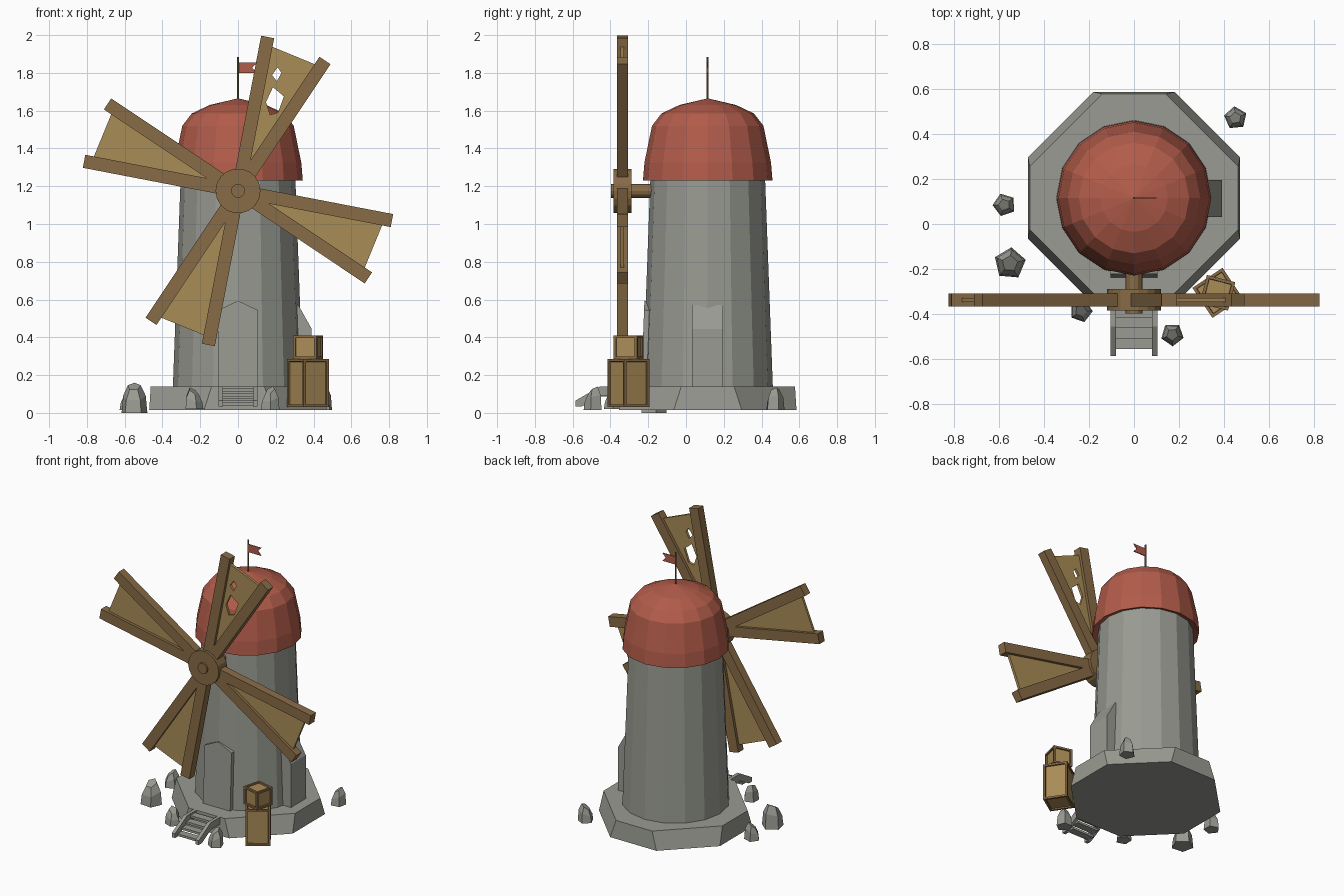
import bpy, bmesh, math, random
from mathutils import Matrix, Vector

if "Cube" in bpy.data.objects:
    bpy.data.objects.remove(bpy.data.objects["Cube"])

random.seed(4)
CY = 0.115                      # tower axis in y
HUB = Vector((0, -0.337, 1.175))


def material(name, r, g, b):
    m = bpy.data.materials.new(name)
    lin = [((c / 255 + 0.055) / 1.055) ** 2.4 for c in (r, g, b)]
    m.diffuse_color = (*lin, 1)
    m.use_nodes = True
    m.node_tree.nodes["Principled BSDF"].inputs["Base Color"].default_value = m.diffuse_color
    return m


STONE = material("grey stone", 153, 155, 146)
RED = material("red roof", 178, 92, 74)
WOOD = material("brown wood", 136, 107, 70)
TAN = material("tan canvas", 170, 140, 87)

# local XY profile -> front plane (extrudes toward -y), or side plane (extrudes toward +x)
FRONT = Matrix.Rotation(math.pi / 2, 4, 'X')
SIDE = Matrix(((0, 0, 1, 0), (1, 0, 0, 0), (0, 1, 0, 0), (0, 0, 0, 1)))


def finish(bm, name, mats, matrix=Matrix()):
    bm.transform(matrix)
    bmesh.ops.recalc_face_normals(bm, faces=bm.faces)
    me = bpy.data.meshes.new(name)
    bm.to_mesh(me)
    bm.free()
    for m in mats:
        me.materials.append(m)
    ob = bpy.data.objects.new(name, me)
    bpy.context.collection.objects.link(ob)
    return ob


def loft(name, rings, mat, matrix=Matrix()):
    """Skin a stack of equal rings of points and cap both ends."""
    bm = bmesh.new()
    vs = [[bm.verts.new(p) for p in ring] for ring in rings]
    n = len(vs[0])
    for a, b in zip(vs, vs[1:]):
        for i in range(n):
            j = (i + 1) % n
            bm.faces.new((a[i], a[j], b[j], b[i]))
    bm.faces.new(vs[0])
    bm.faces.new(vs[-1])
    bmesh.ops.remove_doubles(bm, verts=bm.verts, dist=0.0002)
    return finish(bm, name, [mat], matrix)


def lathe(name, profile, sides, mat, matrix=Matrix()):
    rings = [[(max(r, 0.001) * math.cos(math.tau * i / sides),
               max(r, 0.001) * math.sin(math.tau * i / sides), z)
              for i in range(sides)] for r, z in profile]
    return loft(name, rings, mat, matrix)


def prism(name, loops, depth, mat, matrix):
    """Extrude a flat outline, further loops are holes, centred on its plane."""
    bm = bmesh.new()
    edges = []
    for pts in loops:
        vs = [bm.verts.new((x, y, -depth / 2)) for x, y in pts]
        edges += [bm.edges.new((vs[i - 1], vs[i])) for i in range(len(vs))]
    bmesh.ops.triangle_fill(bm, edges=edges, use_beauty=True, normal=(0, 0, 1))
    ext = bmesh.ops.extrude_face_region(bm, geom=bm.faces[:])
    up = [v for v in ext["geom"] if isinstance(v, bmesh.types.BMVert)]
    bmesh.ops.translate(bm, verts=up, vec=(0, 0, depth))
    return finish(bm, name, [mat], matrix)


def rect(x0, x1, y0, y1):
    return [(x0, y0), (x1, y0), (x1, y1), (x0, y1)]


AXIS = Matrix.Translation((0, CY, 0))

# octagonal plinth, diagonals sloping more than the straight sides
def octagon(a, h, z):
    return [(a, -h, z), (a, h, z), (h, a, z), (-h, a, z),
            (-a, h, z), (-a, -h, z), (-h, -a, z), (h, -a, z)]


loft("plinth", [octagon(0.47, 0.18, 0.015), octagon(0.462, 0.14, 0.14)], STONE, AXIS)

# tower and domed roof
lathe("tower", [(0.345, 0.13), (0.303, 1.26)], 16, STONE, AXIS)
lathe("roof", [(0.29, 1.25), (0.343, 1.23), (0.335, 1.325), (0.295, 1.52),
               (0.245, 1.585), (0.15, 1.63), (0, 1.665)], 16, RED, AXIS)

# flag on its pole
lathe("flag_pole", [(0.006, 1.64), (0.006, 1.885)], 6, WOOD, AXIS)
prism("flag", [[(0, 1.80), (0.1, 1.80), (0.075, 1.828), (0.1, 1.855), (0, 1.855)]],
      0.006, RED, AXIS @ FRONT)

# pointed front door, leaning with the wall
prism("front_door", [[(-0.105, 0), (0.105, 0), (0.105, 0.405), (0, 0.455), (-0.105, 0.405)]],
      0.06, STONE, Matrix.Translation((0, -0.207, 0.138)) @ Matrix.Rotation(-0.037, 4, 'X') @ FRONT)

# lean-to block on the right wall
prism("side_buttress", [[(0.28, 0.13), (0.39, 0.13), (0.39, 0.445), (0.32, 0.57), (0.28, 0.57)]],
      0.165, STONE, Matrix.Translation((0, 0.113, 0)) @ FRONT)

# front steps
rail = [(-0.33, 0.14), (-0.455, 0.14), (-0.585, 0.065), (-0.585, 0.035), (-0.55, 0.035),
        (-0.45, 0.09), (-0.33, 0.09)]
for s, side in ((-1, "left"), (1, "right")):
    prism(f"step_rail_{side}", [rail], 0.024, STONE, Matrix.Translation((s * 0.092, 0, 0)) @ SIDE)
for i in range(4):
    y, z = -0.53 + 0.047 * i, 0.05 + 0.025 * i
    prism(f"step_{i + 1}", [rect(y - 0.025, y + 0.027, z - 0.012, z + 0.004)], 0.17, STONE, SIDE)

# axle and hub
lathe("axle", [(0.037, -0.2), (0.037, 0.06)], 12, WOOD, Matrix.Translation(HUB) @ FRONT)
lathe("hub", [(0.119, -0.048), (0.119, 0.047)], 18, WOOD, Matrix.Translation(HUB) @ FRONT)

# four sails, each two spars with canvas between; the top one is torn
HALF, TILT = math.radians(11.4), math.radians(-22.3)
tear_small = [(0.21, 1.83), (0.23, 1.80), (0.206, 1.756), (0.18, 1.788)]
tear_large = [(0.185, 1.724), (0.243, 1.676), (0.212, 1.59), (0.17, 1.578), (0.148, 1.645)]
w = 0.775 * math.tan(HALF)
for k in range(4):
    turn = Matrix.Translation(HUB) @ FRONT @ Matrix.Rotation(TILT - k * math.pi / 2, 4, 'Z')
    for s in (-1, 1):
        prism(f"sail_{k + 1}_spar_{'left' if s < 0 else 'right'}",
              [rect(-0.035, 0.035, 0.03, 0.83)], 0.058, WOOD,
              turn @ Matrix.Rotation(-s * HALF, 4, 'Z'))
    loops = [[(-0.02, 0.1), (0.02, 0.1), (w, 0.775), (-w, 0.775)]]
    if k == 0:
        back = Matrix.Rotation(-TILT, 4, 'Z')
        for tear in (tear_small, tear_large):
            loops.append([(back @ Vector((x, z - HUB.z, 0))).xy for x, z in tear])
    prism(f"sail_{k + 1}_canvas", loops, 0.018, TAN, turn)


# crates: brown frames with sunken tan panels
def crate(name, size, height, z, angle):
    bm = bmesh.new()
    bmesh.ops.create_cube(bm, size=1)
    bmesh.ops.scale(bm, vec=(size, size, height), verts=bm.verts)
    panels = bm.faces[:]
    bmesh.ops.inset_individual(bm, faces=panels, thickness=0.019)
    ring = bmesh.ops.inset_individual(bm, faces=panels, thickness=0.002, depth=-0.009)
    for f in panels:
        f.material_index = 1
    finish(bm, name, [WOOD, TAN], Matrix.Translation((0.37, -0.305, z + height / 2))
           @ Matrix.Rotation(math.radians(angle), 4, 'Z'))


crate("large_crate", 0.16, 0.255, 0.03, 33.7)
crate("small_crate", 0.13, 0.125, 0.285, -14.5)

# scattered five-sided rocks: x, y, radius, bottom, top
for i, (x, y, r, z0, z1) in enumerate([(-0.55, -0.175, 0.072, 0.0, 0.16),
                                       (-0.575, 0.085, 0.052, 0.015, 0.13),
                                       (-0.235, -0.385, 0.052, 0.02, 0.135),
                                       (0.17, -0.49, 0.052, 0.015, 0.14),
                                       (0.45, 0.47, 0.052, 0.015, 0.135)]):
    a0 = random.uniform(0, math.tau)
    rings = []
    for k, z in ((1, z0), (0.88, z0 + (z1 - z0) * 0.65), (0.5, z1)):
        rings.append([(x + k * r * math.cos(a0 + math.tau * j / 5),
                       y + k * r * math.sin(a0 + math.tau * j / 5),
                       z - (k < 1) * 0.02 * (1 - math.cos(math.tau * j / 5)))
                      for j in range(5)])
    loft(f"rock_{i + 1}", rings, STONE)
